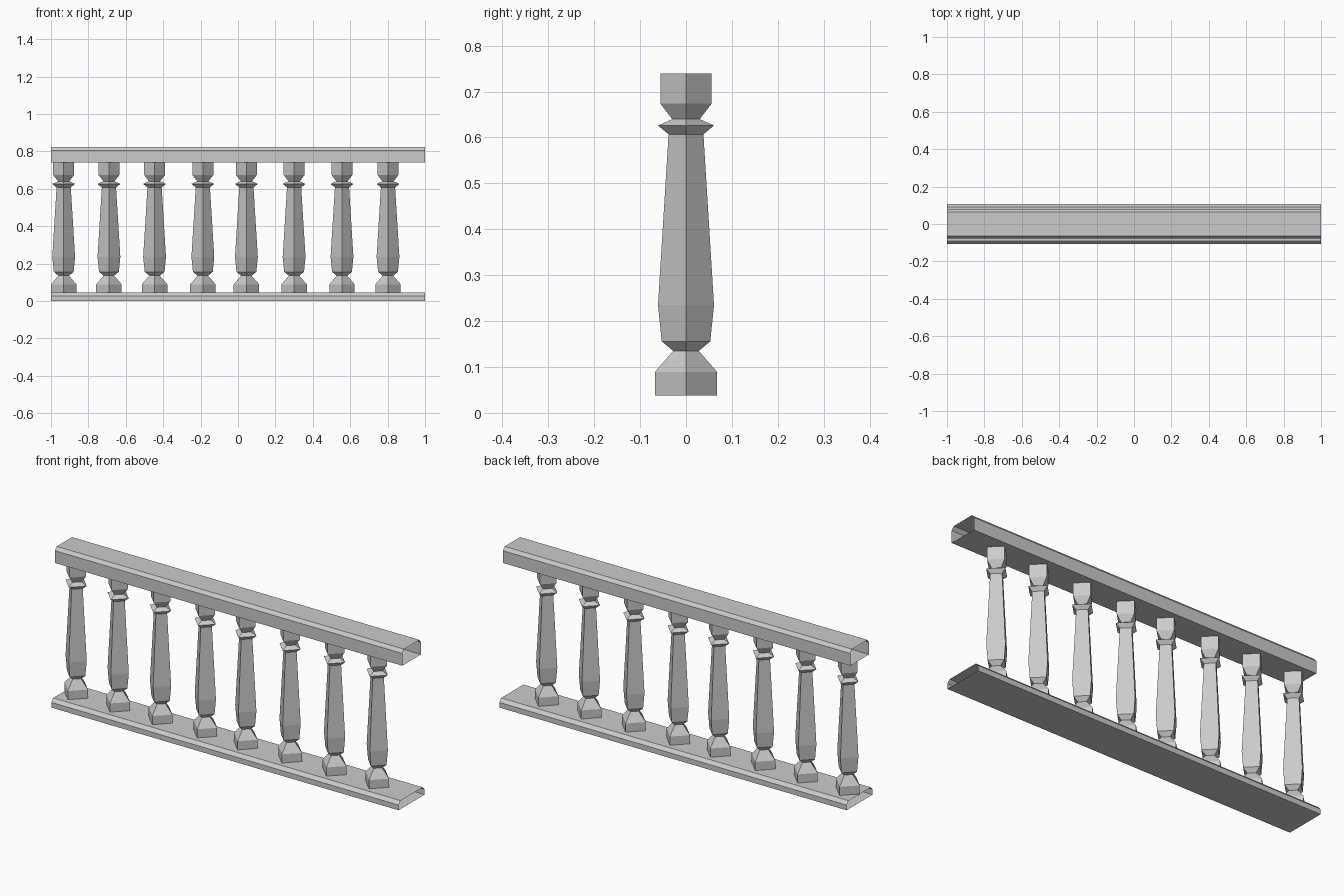
import bpy
import bmesh
from mathutils import Vector

cube = bpy.data.objects.get("Cube")
if cube:
    bpy.data.objects.remove(cube, do_unlink=True)

# Stone colour
stone = bpy.data.materials.new("grey_stone")
stone.use_nodes = True
colour = (0.6, 0.6, 0.6, 1)
stone.diffuse_color = colour
stone.node_tree.nodes["Principled BSDF"].inputs["Base Color"].default_value = colour


def loft(name, rings, caps):
    """Skin a list of closed rings of points, optionally closing both ends."""
    bm = bmesh.new()
    loops = [[bm.verts.new(p) for p in ring] for ring in rings]
    for a, b in zip(loops, loops[1:]):
        n = len(a)
        for i in range(n):
            j = (i + 1) % n
            bm.faces.new((a[i], a[j], b[j], b[i]))
    if caps:
        bm.faces.new(loops[0][::-1])
        bm.faces.new(loops[-1])
    mesh = bpy.data.meshes.new(name)
    bm.to_mesh(mesh)
    bm.free()
    mesh.materials.append(stone)
    obj = bpy.data.objects.new(name, mesh)
    bpy.context.collection.objects.link(obj)
    return obj


def rail(name, half_width, chamfer, bottom, shoulder, top):
    """Hollow bar along x with chamfered upper edges and open ends."""
    inner = half_width - chamfer
    section = [(-half_width, bottom), (half_width, bottom),
               (half_width, shoulder), (inner, top),
               (-inner, top), (-half_width, shoulder)]
    return loft(name, [[(x, y, z) for y, z in section] for x in (-1, 1)], False)


# Rails
rail("bottom_rail", 0.107, 0.016, 0, 0.027, 0.044)
rail("top_rail", 0.077, 0.014, 0.741, 0.805, 0.822)

# Four-sided baluster, standing corner-forward: (radius, height)
profile = [(0.068, 0.038), (0.068, 0.089), (0.028, 0.135), (0.053, 0.156),
           (0.061, 0.235), (0.038, 0.607), (0.061, 0.626), (0.030, 0.640),
           (0.056, 0.674), (0.056, 0.739)]
corners = [Vector((1, 0, 0)), Vector((0, 1, 0)), Vector((-1, 0, 0)), Vector((0, -1, 0))]
rings = [[c * r + Vector((0, 0, z)) for c in corners] for r, z in profile]
baluster = loft("baluster_1", rings, True)

# Row of balusters with slightly uneven spacing
positions = [-0.932, -0.69, -0.446, -0.188, 0.045, 0.30, 0.556, 0.802]
baluster.location.x = positions[0]
for i, x in enumerate(positions[1:], 2):
    copy = bpy.data.objects.new(f"baluster_{i}", baluster.data)
    copy.location.x = x
    bpy.context.collection.objects.link(copy)
